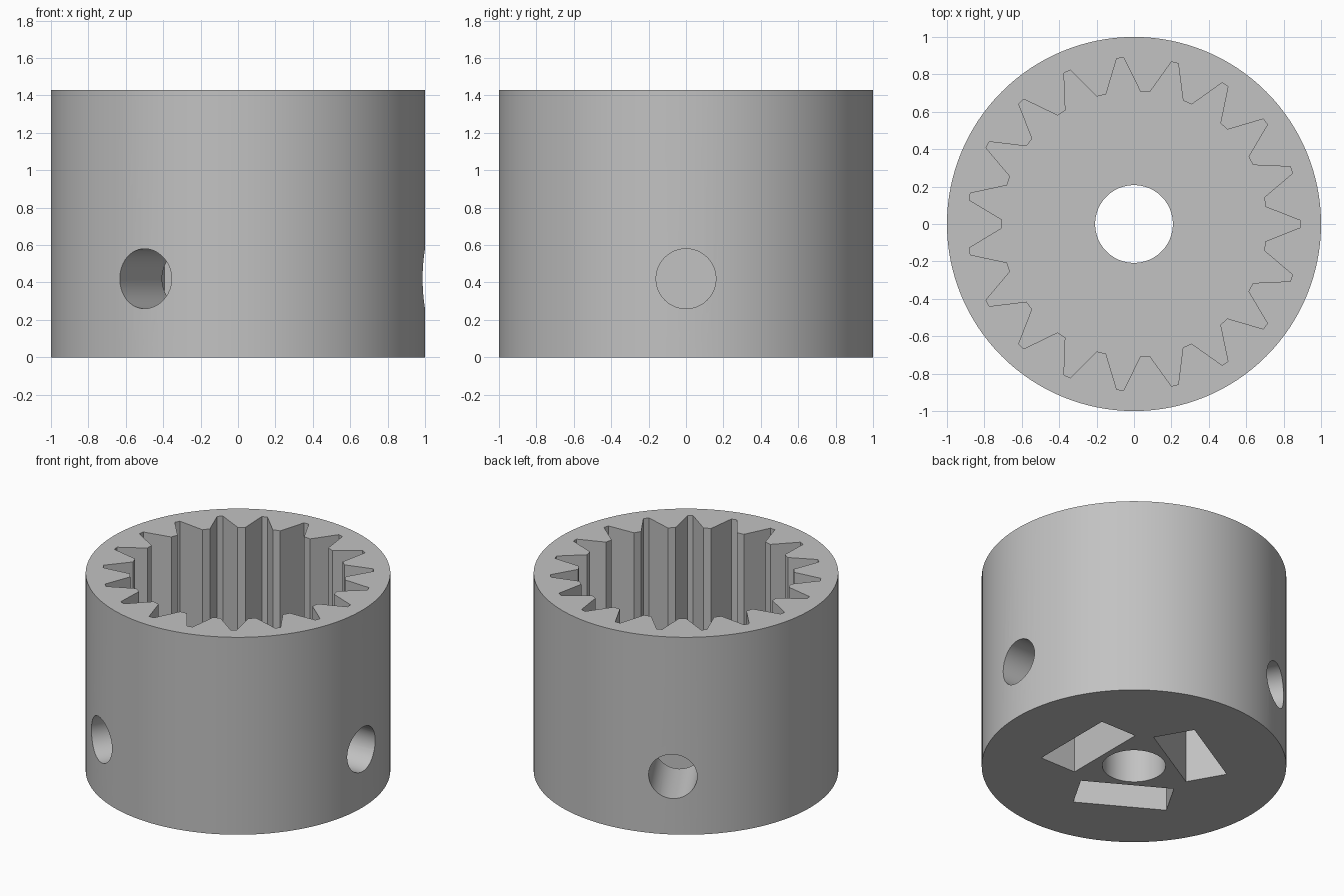
import bpy
import bmesh
from math import cos, sin, pi, radians
from mathutils import Matrix, Vector

HEIGHT = 1.43
FLOOR = 0.63          # floor of the splined socket
HOLE_Z = 0.42
TEETH = 19

cube = bpy.data.objects.get("Cube")
if cube:
    bpy.data.objects.remove(cube, do_unlink=True)

grey = bpy.data.materials.new("plain grey")
grey.use_nodes = True
colour = (0.54, 0.54, 0.54, 1)
grey.diffuse_color = colour
grey.node_tree.nodes["Principled BSDF"].inputs["Base Color"].default_value = colour


def prism(name, profile, z0, z1):
    """Extrude a flat outline from z0 up to z1."""
    bm = bmesh.new()
    base = bm.faces.new([bm.verts.new((x, y, z0)) for x, y in profile])
    top = bmesh.ops.extrude_face_region(bm, geom=[base])["geom"]
    verts = [v for v in top if isinstance(v, bmesh.types.BMVert)]
    bmesh.ops.translate(bm, verts=verts, vec=Vector((0, 0, z1 - z0)))
    bmesh.ops.recalc_face_normals(bm, faces=bm.faces)
    mesh = bpy.data.meshes.new(name)
    bm.to_mesh(mesh)
    bm.free()
    mesh.materials.append(grey)
    obj = bpy.data.objects.new(name, mesh)
    bpy.context.collection.objects.link(obj)
    return obj


def polar(radius, angle):
    return radius * cos(angle), radius * sin(angle)


def circle(radius, sides):
    return [polar(radius, 2 * pi * i / sides) for i in range(sides)]


# Collar body
collar = prism("splined_collar", circle(1, 128), 0, HEIGHT)

# Splined socket: a narrow groove, then a flat-topped tooth, repeated
spline = []
for i in range(TEETH):
    for radius, degrees in ((0.89, -1.2), (0.89, 1.2), (0.71, 7.4), (0.71, 11.5)):
        spline.append(polar(radius, 2 * pi * i / TEETH + radians(degrees)))
cutters = [prism("socket_cutter", spline, FLOOR, HEIGHT + 0.1)]

# Shaft bore
cutters.append(prism("bore_cutter", circle(0.208, 64), -0.1, FLOOR + 0.1))

# Three nut slots from below, each met by a radial screw hole
slot = [(0.25, -0.31), (0.535, -0.31), (0.535, 0.31), (0.25, 0.31)]
for i in range(3):
    turn = Matrix.Rotation(2 * pi * i / 3, 4, "Z")
    nut = prism("nut_slot_cutter", slot, -0.1, HOLE_Z + 0.17)
    nut.data.transform(turn)
    screw = prism("screw_hole_cutter", circle(0.16, 48), 0.4, 1.2)
    lay_down = Matrix.Rotation(pi / 2, 4, "Y")
    screw.data.transform(turn @ Matrix.Translation((0, 0, HOLE_Z)) @ lay_down)
    cutters += [nut, screw]

# Cut everything out of the collar
bpy.context.view_layer.objects.active = collar
for cutter in cutters:
    cutter.hide_render = True
    cut = collar.modifiers.new("cut", "BOOLEAN")
    cut.operation = "DIFFERENCE"
    cut.solver = "EXACT"
    cut.object = cutter
    bpy.ops.object.modifier_apply(modifier=cut.name)
    bpy.data.objects.remove(cutter, do_unlink=True)

bpy.ops.object.select_all(action="DESELECT")
collar.select_set(True)
bpy.ops.object.shade_smooth_by_angle(angle=radians(25))
